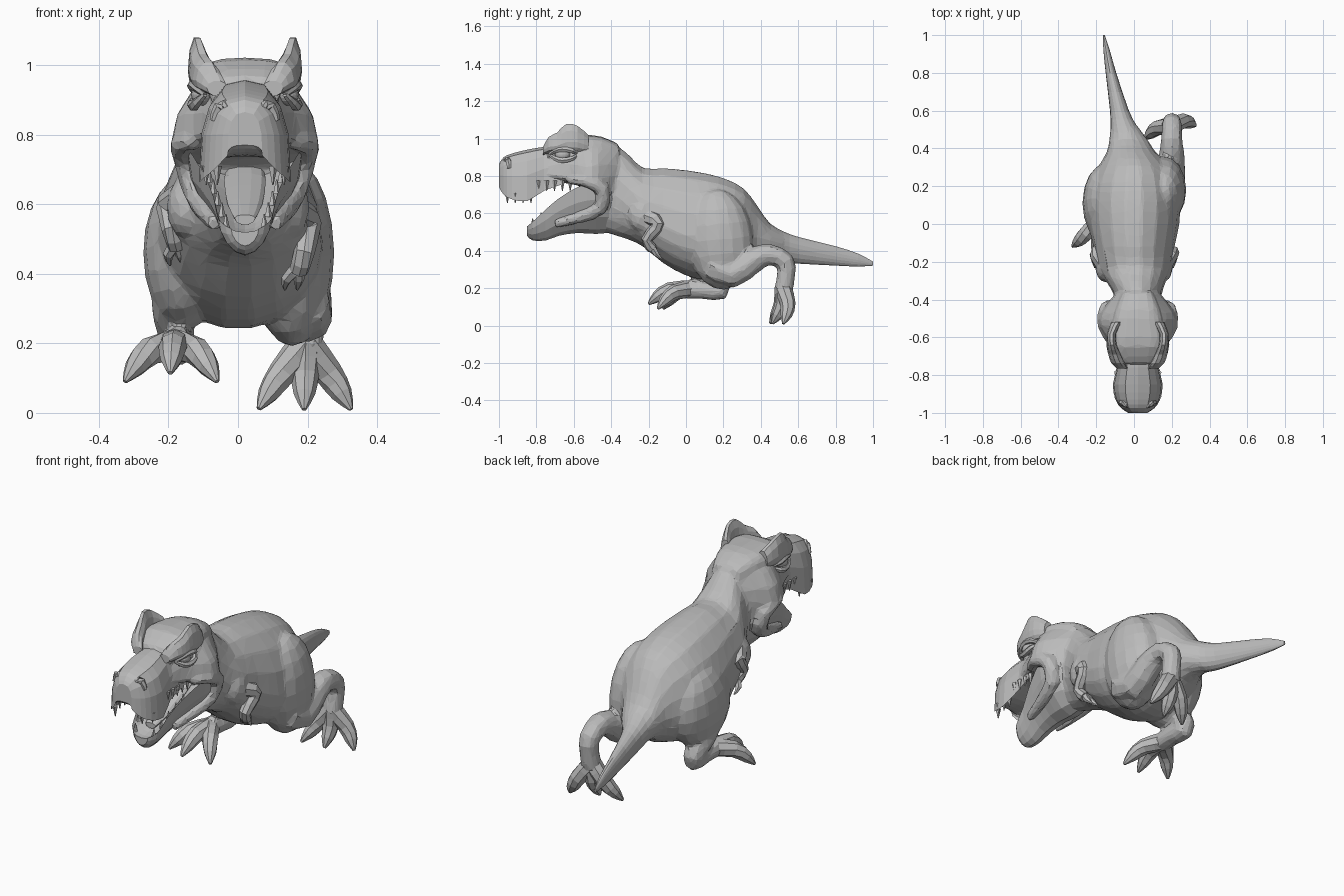
import bpy, bmesh, math
from mathutils import Vector

cube = bpy.data.objects.get("Cube")
if cube:
    bpy.data.objects.remove(cube, do_unlink=True)

# One plain hide colour
hide = bpy.data.materials.new("stone grey")
hide.use_nodes = True
hide.diffuse_color = grey = (0.5, 0.5, 0.5, 1)
hide.node_tree.nodes["Principled BSDF"].inputs["Base Color"].default_value = grey
MID = 0.02  # the head sits slightly off centre

def finish(name, bm):
    """Turn a bmesh into a flat shaded object with the hide colour."""
    bmesh.ops.recalc_face_normals(bm, faces=bm.faces)
    mesh = bpy.data.meshes.new(name)
    bm.to_mesh(mesh)
    bm.free()
    mesh.materials.append(hide)
    obj = bpy.data.objects.new(name, mesh)
    bpy.context.collection.objects.link(obj)
    return obj

def refine(rows):
    """Insert a Catmull-Rom midpoint between neighbouring rows."""
    result, last = [], len(rows) - 1
    for i in range(last):
        a, b, c, d = rows[max(i - 1, 0)], rows[i], rows[i + 1], rows[min(i + 2, last)]
        result += [b, [(9 * (q + r) - p - s) / 16 for p, q, r, s in zip(a, b, c, d)]]
    return result + [rows[last]]

def skin(name, rings):
    """Bridge equal rings of points and close both ends."""
    bm = bmesh.new()
    loops = [[bm.verts.new(p) for p in ring] for ring in rings]
    for low, high in zip(loops, loops[1:]):
        for i in range(len(low)):
            bm.faces.new((low[i - 1], low[i], high[i], high[i - 1]))
    bm.faces.new(loops[0])
    bm.faces.new(loops[-1])
    return finish(name, bm)

def loft(name, rows, sides=16, power=2):
    """Upright sections along y: y, x, half width, bottom, widest height, top."""
    rings = []
    for y, x, width, bottom, widest, top in refine(rows):
        ring = []
        for i in range(sides):
            c, s = math.cos(math.tau * i / sides), math.sin(math.tau * i / sides)
            across = math.copysign(abs(c) ** (2 / power), c)
            target = top if s > 0 else bottom
            ring.append((x + width * across, y, widest + (target - widest) * abs(s) ** (2 / power)))
        rings.append(ring)
    return skin(name, rings)

def tube(name, path, sides=8):
    """Round limb along a path of x, y, z, radius."""
    path = refine(path)
    points = [Vector(p[:3]) for p in path]
    rings = []
    for i, (point, row) in enumerate(zip(points, path)):
        direction = (points[min(i + 1, len(points) - 1)] - points[max(i - 1, 0)]).normalized()
        side = Vector((1, 0, 0))
        side = (side - direction * side.dot(direction)).normalized()
        up = direction.cross(side)
        turns = [math.tau * k / sides for k in range(sides)]
        rings.append([point + row[3] * (side * math.cos(t) + up * math.sin(t)) for t in turns])
    return skin(name, rings)

def blob(name, location, size, turn=0):
    """Faceted ellipsoid, tilted about the x axis."""
    bm = bmesh.new()
    bmesh.ops.create_uvsphere(bm, u_segments=16, v_segments=10, radius=1)
    obj = finish(name, bm)
    obj.location, obj.scale, obj.rotation_euler.x = location, size, turn
    return obj

def fuse(parts):
    """Melt overlapping parts into the first one as a single faceted skin."""
    bpy.context.view_layer.update()
    with bpy.context.temp_override(active_object=parts[0], object=parts[0],
                                   selected_objects=parts, selected_editable_objects=parts):
        bpy.ops.object.join()
    remesh = parts[0].modifiers.new("melt", "REMESH")
    remesh.mode, remesh.voxel_size = "VOXEL", .012
    relax = parts[0].modifiers.new("relax", "SMOOTH")
    relax.factor, relax.iterations = .5, 4
    parts[0].modifiers.new("facets", "DECIMATE").ratio = .075

def toes(name, root, tips, lift):
    """Three clawed toes from one root, each arched by a raised knuckle."""
    base, lift = Vector(root), Vector(lift)
    for tip in map(Vector, tips):
        tube(name, [(*base, .047), (*(base.lerp(tip, .5) + lift), .041),
                    (*(base.lerp(tip, .8) + lift * .6), .031), (*tip, .007)])

# Neck and trunk, then the curving tail
flesh = [loft("body", [
    (-.50, MID, .11, .52, .72, .96), (-.38, MID, .125, .48, .70, .965),
    (-.30, .01, .16, .455, .63, .91), (-.23, .005, .195, .42, .58, .845),
    (-.12, 0, .215, .33, .53, .845), (0, 0, .24, .265, .48, .835),
    (.12, 0, .245, .24, .47, .815), (.22, 0, .23, .26, .47, .785),
    (.31, 0, .185, .29, .47, .735), (.38, -.015, .13, .33, .47, .645),
    (.45, -.03, .10, .35, .45, .545), (.54, -.06, .062, .34, .425, .495)], sides=18)]
loft("tail", [
    (.44, -.03, .095, .36, .45, .545), (.52, -.055, .07, .34, .43, .505),
    (.60, -.077, .05, .33, .41, .475), (.80, -.122, .028, .32, .37, .425),
    (.92, -.145, .017, .315, .35, .385), (1, -.16, .005, .32, .33, .342)], sides=18)

# Skull with flaring cheeks and a broad flat crown
flesh.append(loft("skull", [
    (-.78, MID, .10, .76, .80, .93), (-.69, MID, .128, .76, .80, .98),
    (-.62, MID, .16, .76, .78, 1), (-.54, MID, .21, .73, .775, 1),
    (-.47, MID, .20, .66, .78, 1), (-.37, MID, .12, .56, .80, .97)], power=1.9))
flesh.append(loft("crown", [
    (-.74, MID, .10, .87, .92, .965), (-.65, MID, .13, .93, .965, 1.015),
    (-.55, MID, .14, .86, .94, 1.02), (-.45, MID, .12, .86, .93, 1.01),
    (-.36, MID, .08, .84, .91, .97)], power=2.8))

# Boxy snout with a hollow palate
loft("snout", [
    (-1, MID, .05, .77, .74, .865), (-.975, MID, .088, .75, .70, .90),
    (-.93, MID, .118, .74, .675, .92), (-.85, MID, .132, .74, .665, .94),
    (-.76, MID, .112, .77, .72, .955), (-.66, MID, .12, .79, .755, .96)], power=2.8)

# Open lower jaw, hollow on top, and the tongue
loft("lower_jaw", [
    (-.85, MID, .04, .48, .53, .52), (-.82, MID, .075, .455, .555, .52),
    (-.75, MID, .09, .455, .62, .54), (-.68, MID, .115, .48, .68, .58),
    (-.58, MID, .15, .495, .74, .63), (-.48, MID, .17, .49, .77, .69),
    (-.38, MID, .125, .50, .75, .76)], power=1.8)
loft("tongue", [(-.77, MID, .03, .54, .56, .57), (-.68, MID, .05, .57, .60, .62),
                (-.55, MID, .06, .63, .67, .69), (-.45, MID, .05, .68, .71, .74)], sides=10)

# Paired parts of the head and shoulders
for side, word in ((1, "left"), (-1, "right")):
    brow, eye = MID + side * .12, MID + side * .125
    loft(word + "_brow_horn", [
        (-.765, brow - side * .04, .03, .91, .935, .955),
        (-.735, brow - side * .015, .036, .92, .955, 1.01),
        (-.69, brow + side * .002, .034, .93, .96, 1.035),
        (-.64, brow + side * .016, .026, .93, .98, 1.083),
        (-.58, brow + side * .018, .025, .93, .98, 1.072),
        (-.52, brow - side * .01, .03, .92, .96, 1.02)], sides=10)
    # Eye between heavy lids
    blob(word + "_eye", (eye, -.66, .915), (.03, .04, .032))
    for lid, height in (("upper", .028), ("lower", -.032)):
        corner, arch = eye - side * .01, .915 + height * .7
        tube(word + "_" + lid + "_eyelid", [
            (corner, -.73, .915, .008), (eye + side * .012, -.70, arch, .014),
            (eye + side * .022, -.66, .915 + height, .016),
            (eye + side * .025, -.61, arch, .014), (corner, -.57, .915, .008)], sides=6)
    # Nostril ridge, then the cheek fold running along the jaw
    tube(word + "_nostril_rim", [
        (MID + side * .03, -.975, .84, .012), (MID + side * .045, -.96, .88, .016),
        (MID + side * .075, -.95, .88, .016), (MID + side * .09, -.945, .84, .012)], sides=6)
    flesh.append(tube(word + "_cheek_fold", [
        (MID + side * .14, -.63, .775, .02), (MID + side * .18, -.54, .775, .035),
        (MID + side * .165, -.45, .73, .042), (MID + side * .135, -.46, .63, .042),
        (MID + side * .11, -.57, .58, .034), (MID + side * .085, -.70, .545, .024)]))
    flesh.append(blob(word + "_shoulder", (side * .15, -.23, .59), (.055, .08, .09)))
    # Teeth along both jaws
    for i in range(9):
        root, x = .69 if i < 4 else .755, MID + side * (.08 if i == 0 else .112)
        y = -.955 + i * .042
        tube(word + "_upper_tooth", [(x, y, root + .02, .014), (x, y, root - .035, .002)], sides=5)
    for i in range(5):
        y, z, x = -.82 + i * .045, .53 + i * .033, MID + side * (.055 + i * .012)
        tube(word + "_lower_tooth", [(x, y, z, .012), (x, y, z + .042, .002)], sides=5)

# Left leg pushing off behind
flesh.append(blob("left_thigh", (.155, .18, .46), (.122, .18, .27), .1))
flesh.append(tube("left_shin", [
    (.18, .14, .32, .085), (.20, .25, .275, .075), (.20, .36, .35, .07),
    (.20, .45, .38, .058), (.20, .53, .34, .054), (.20, .535, .27, .05), (.195, .52, .18, .053)]))
toes("left_toe", (.195, .52, .20),
     [(.06, .45, .012), (.19, .46, .01), (.325, .52, .01)], (0, .025, .01))

# Right leg stepping forward
flesh.append(blob("right_thigh", (-.155, .11, .46), (.118, .21, .22), -.15))
flesh.append(tube("right_shin", [
    (-.17, .06, .36, .08), (-.18, .12, .29, .07), (-.18, .175, .24, .056),
    (-.175, .185, .185, .053), (-.175, .10, .19, .05), (-.18, 0, .195, .052)]))
toes("right_toe", (-.18, .02, .195),
     [(-.325, -.12, .09), (-.195, -.2, .115), (-.06, -.15, .09)], (0, 0, .035))
fuse(flesh)

# Small arms, the right one held higher, each with two claws
for side, word, rise in ((1, "left", 0), (-1, "right", .07)):
    tube(word + "_arm", [
        (side * .13, -.25, .60 + rise / 2, .05), (side * .195, -.16, .56 + rise / 2, .042),
        (side * .20, -.16, .52 + rise, .035), (side * .19, -.21, .46 + rise, .03),
        (side * .175, -.18, .41 + rise, .028)])
    for spread in (-.03, .005):
        tube(word + "_claw", [
            (side * .175, -.18, .42 + rise, .02), (side * .17 + spread, -.16, .385 + rise, .016),
            (side * .165 + spread, -.13, .355 + rise, .004)], sides=6)
